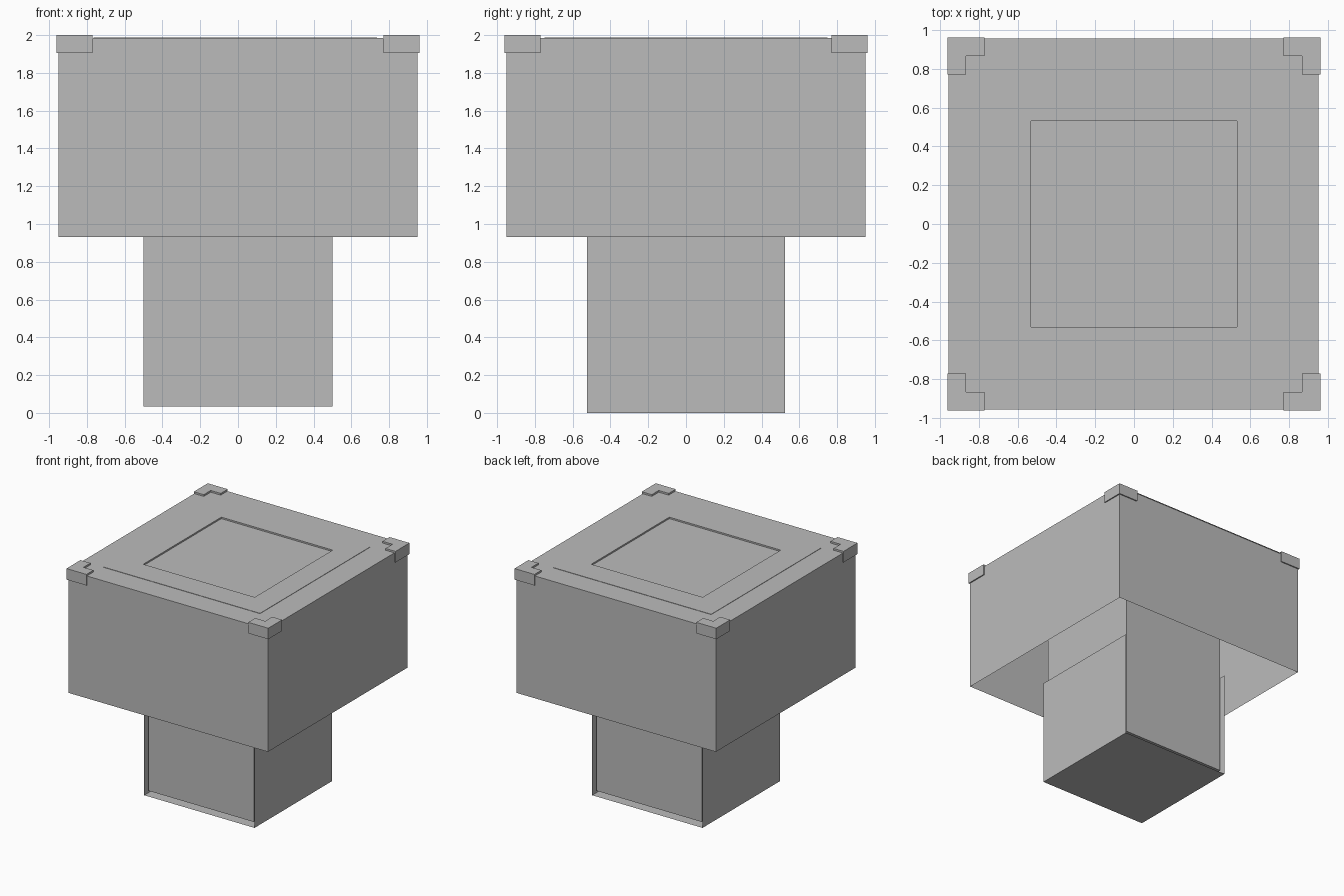
import bpy, bmesh

if "Cube" in bpy.data.objects:
    bpy.data.objects.remove(bpy.data.objects["Cube"])

grey = bpy.data.materials.new("plain grey")
grey.diffuse_color = (0.5, 0.5, 0.5, 1)
grey.use_nodes = True
grey.node_tree.nodes["Principled BSDF"].inputs["Base Color"].default_value = grey.diffuse_color


def make(name, bm):
    mesh = bpy.data.meshes.new(name)
    bm.to_mesh(mesh)
    bm.free()
    mesh.materials.append(grey)
    obj = bpy.data.objects.new(name, mesh)
    bpy.context.collection.objects.link(obj)
    return obj


def box(name, lo, hi, skip=()):
    """Box from corner to corner; skip lists outward directions left open."""
    bm = bmesh.new()
    bmesh.ops.create_cube(bm, size=1)
    for v in bm.verts:
        v.co = [l + (c + 0.5) * (h - l) for l, h, c in zip(lo, hi, v.co)]
    bm.normal_update()
    drop = [f for f in bm.faces
            if tuple(round(c) for c in f.normal) in skip]
    bmesh.ops.delete(bm, geom=drop, context='FACES')
    return make(name, bm)


def prism(name, outline, z0, z1):
    """Upright solid from a flat outline."""
    bm = bmesh.new()
    face = bm.faces.new([bm.verts.new((x, y, z0)) for x, y in outline])
    top = bmesh.ops.extrude_face_region(bm, geom=[face])["geom"]
    for v in top:
        if isinstance(v, bmesh.types.BMVert):
            v.co.z = z1
    bmesh.ops.recalc_face_normals(bm, faces=bm.faces)
    return make(name, bm)


UP, DOWN, FRONT, BACK = (0, 0, 1), (0, 0, -1), (0, -1, 0), (0, 1, 0)

# Inner post running up into the hollow head
box("post_core", (-0.5, -0.5, 0.035), (0.5, 0.5, 1.97))

# Thin sleeve around the post: two sides and a base, open front and back
box("post_sleeve", (-0.525, -0.525, 0), (0.525, 0.525, 0.93), (UP, FRONT, BACK))

# Hollow head, open underneath
box("head_walls", (-0.95, -0.95, 0.93), (0.95, 0.95, 1.98), (UP, DOWN))

# Roof with a slightly raised panel and a shallow square recess
bm = bmesh.new()
rings = []
for x0, x1, y, z in ((-0.955, 0.95, 0.955, 1.98), (-0.955, 0.95, 0.955, 1.985),
                     (-0.765, 0.735, 0.75, 1.985), (-0.765, 0.735, 0.75, 1.988),
                     (-0.53, 0.53, 0.53, 1.988), (-0.53, 0.53, 0.53, 1.975)):
    rings.append([bm.verts.new(p) for p in
                  ((x0, -y, z), (x1, -y, z), (x1, y, z), (x0, y, z))])
for a, b in zip(rings, rings[1:]):
    for i in range(4):
        j = (i + 1) % 4
        bm.faces.new((a[i], a[j], b[j], b[i]))
bm.faces.new(rings[-1])
make("roof", bm)

# Corner caps, L-shaped with a notch on the inner side
cap = ((0.77, 0.96), (0.96, 0.96), (0.96, 0.77),
       (0.865, 0.77), (0.865, 0.865), (0.77, 0.865))
for side, sx in (("left", -1), ("right", 1)):
    for end, sy in (("front", -1), ("back", 1)):
        prism(f"corner_cap_{end}_{side}",
              [(x * sx, y * sy) for x, y in cap], 1.905, 2.0)
